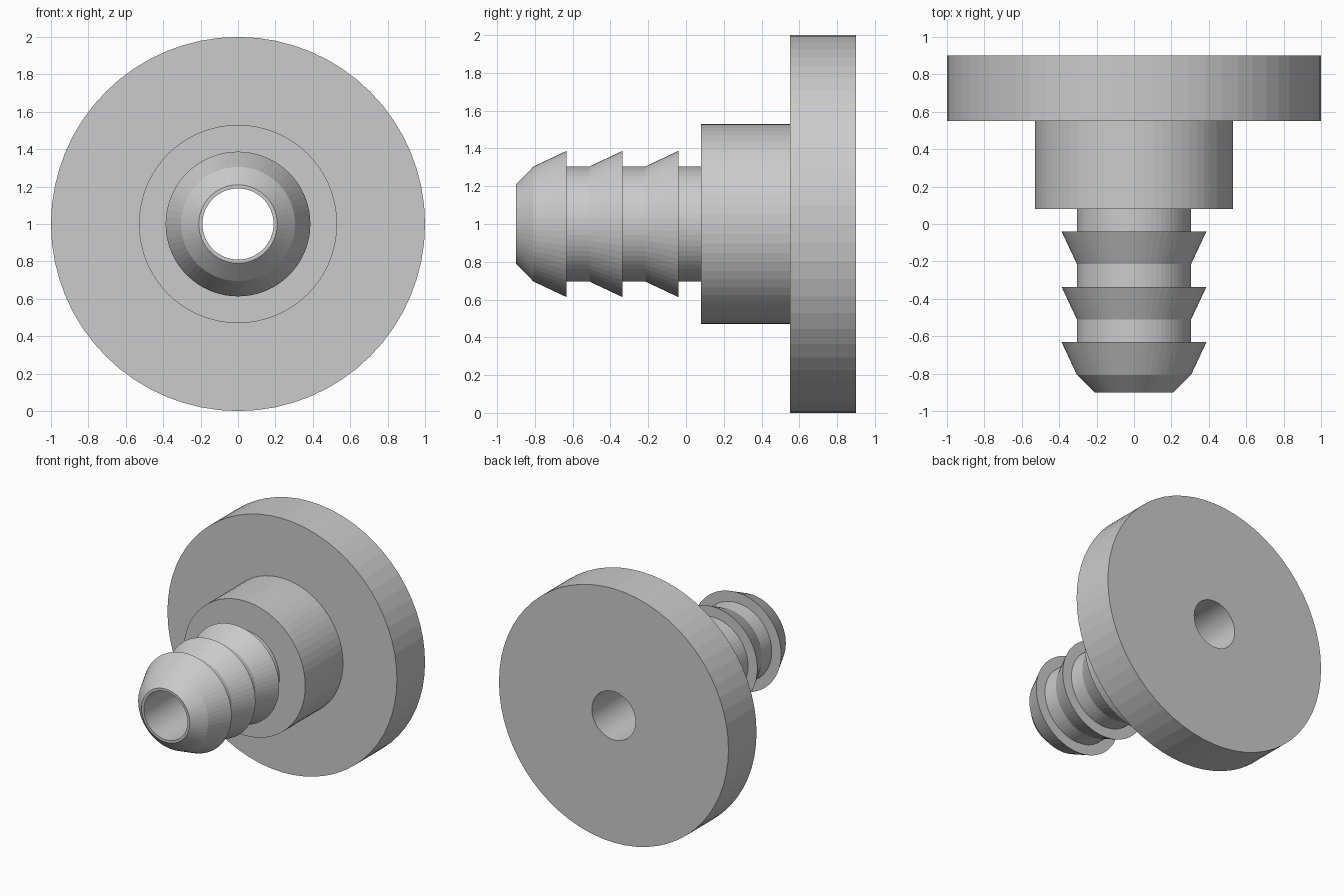
import bpy, bmesh
from math import sin, cos, pi

if "Cube" in bpy.data.objects:
    bpy.data.objects.remove(bpy.data.objects["Cube"])

SIDES = 64
BORE, STEM, BARB = 0.19, 0.305, 0.387

# Half profile as (y, radius): chamfered nose, three barbs, collar, flange, bore
profile = [(-0.9, BORE), (-0.9, 0.21)]
for i in range(3):
    y = -0.807 + 0.296 * i
    profile += [(y, STEM), (y + 0.175, BARB), (y + 0.175, STEM)]
profile += [(0.08, STEM), (0.08, 0.53), (0.55, 0.53), (0.55, 1.0), (0.9, 1.0), (0.9, BORE)]


def lathe(name, pts):
    """Spin a closed profile around the y-directed axis at z = 1."""
    bm = bmesh.new()
    rings = []
    for y, r in pts:
        rings.append([bm.verts.new((r * sin(2 * pi * k / SIDES), y, 1 + r * cos(2 * pi * k / SIDES)))
                      for k in range(SIDES)])
    for a, b in zip(rings, rings[1:] + rings[:1]):
        for k in range(SIDES):
            n = (k + 1) % SIDES
            bm.faces.new((a[k], a[n], b[n], b[k]))
    bmesh.ops.recalc_face_normals(bm, faces=bm.faces)
    mesh = bpy.data.meshes.new(name)
    bm.to_mesh(mesh)
    bm.free()
    obj = bpy.data.objects.new(name, mesh)
    bpy.context.collection.objects.link(obj)
    return obj


# Flanged hose barb fitting with through bore
lathe("barbed_hose_fitting", profile)
